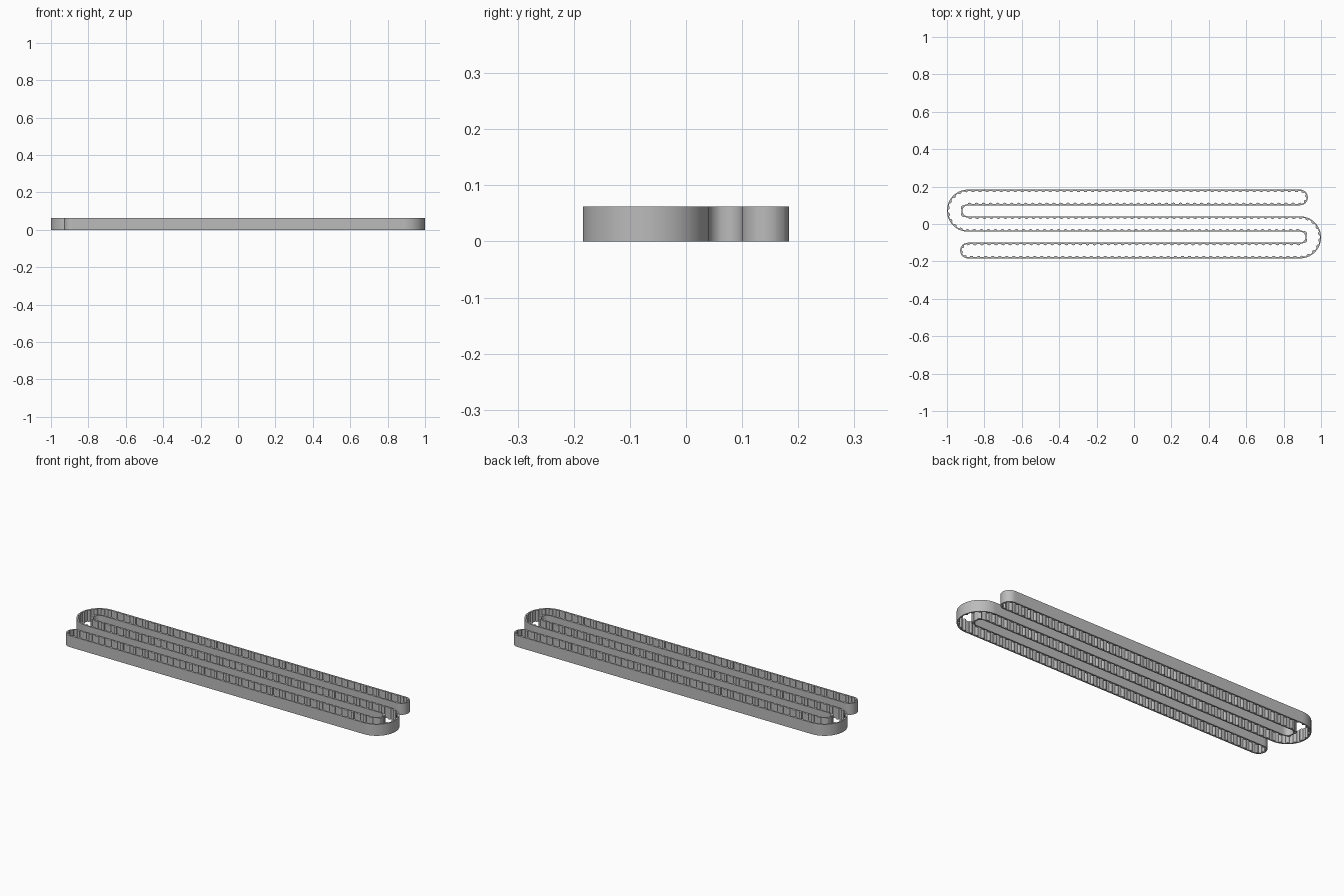
import bpy, bmesh
from math import pi, sin, cos, sqrt, radians

cube = bpy.data.objects.get("Cube")
if cube:
    bpy.data.objects.remove(cube, do_unlink=True)

HEIGHT = 0.0625
BACKING = 0.0065     # thickness of the plain band
TOOTH = 0.0075       # how far each tooth stands inward
TEETH = 314
END_X = 0.8875       # where the straight runs meet the bends
OUTER, MIDDLE, LOBE = 0.184, 0.041, 0.100   # y of the runs' outer faces


def line(x0, x1, y):
    """Straight run along x: length and a sampler giving point and left normal."""
    d = 1 if x1 > x0 else -1
    return abs(x1 - x0), lambda s: ((x0 + d * s, y), (0, d))


def bend(cx, y0, y1, turn):
    """Half circle from y0 up to y1; turn 1 is anticlockwise, -1 clockwise."""
    r, cy = (y1 - y0) / 2, (y0 + y1) / 2

    def at(s):
        a = -pi / 2 + turn * s / r
        return (cx + r * cos(a), cy + r * sin(a)), (-turn * cos(a), -turn * sin(a))
    return pi * r, at


# Half of the folded loop; the other half is the same turned by 180 degrees
half = [
    line(-END_X, END_X, -OUTER),
    bend(END_X, -OUTER, MIDDLE, 1),
    line(END_X, -END_X, MIDDLE),
    bend(-END_X, MIDDLE, LOBE, -1),
    line(-END_X, END_X, LOBE),
    bend(END_X, LOBE, OUTER, 1),
]
half_length = sum(seg[0] for seg in half)


def path(s):
    flip = 1
    if s >= half_length:
        s, flip = s - half_length, -1
    for length, at in half:
        if s <= length:
            break
        s -= length
    p, n = at(min(s, length))
    return [flip * v for v in (*p, *n)]


# Samples across one pitch: position and share of tooth depth
pitch = 2 * half_length / TEETH
tooth_profile = [(0, 0)]
for u in (-1, -0.9, -0.6, 0, 0.6, 0.9, 1):
    tooth_profile.append((0.5 + 0.26 * u, sqrt(1 - u * u)))

# Toothed belt
bm = bmesh.new()
rings = []
for i in range(TEETH):
    for t, depth in tooth_profile:
        x, y, nx, ny = path((i + t) * pitch)
        d = BACKING + TOOTH * depth
        rings.append([bm.verts.new(co) for co in (
            (x, y, 0), (x, y, HEIGHT),
            (x + nx * d, y + ny * d, HEIGHT), (x + nx * d, y + ny * d, 0))])
for a, b in zip(rings, rings[1:] + rings[:1]):
    for k in range(4):
        m = (k + 1) % 4
        bm.faces.new((a[k], b[k], b[m], a[m]))
bmesh.ops.recalc_face_normals(bm, faces=bm.faces)
mesh = bpy.data.meshes.new("toothed_belt")
bm.to_mesh(mesh)
bm.free()
belt = bpy.data.objects.new("toothed_belt", mesh)
bpy.context.collection.objects.link(belt)

# Grey rubber
grey = bpy.data.materials.new("grey")
grey.use_nodes = True
colour = (0.5, 0.5, 0.5, 1)
grey.diffuse_color = colour
for node in grey.node_tree.nodes:
    if node.type == "BSDF_PRINCIPLED":
        node.inputs["Base Color"].default_value = colour
mesh.materials.append(grey)

bpy.ops.object.select_all(action="DESELECT")
belt.select_set(True)
bpy.context.view_layer.objects.active = belt
bpy.ops.object.shade_smooth_by_angle(angle=radians(30))
